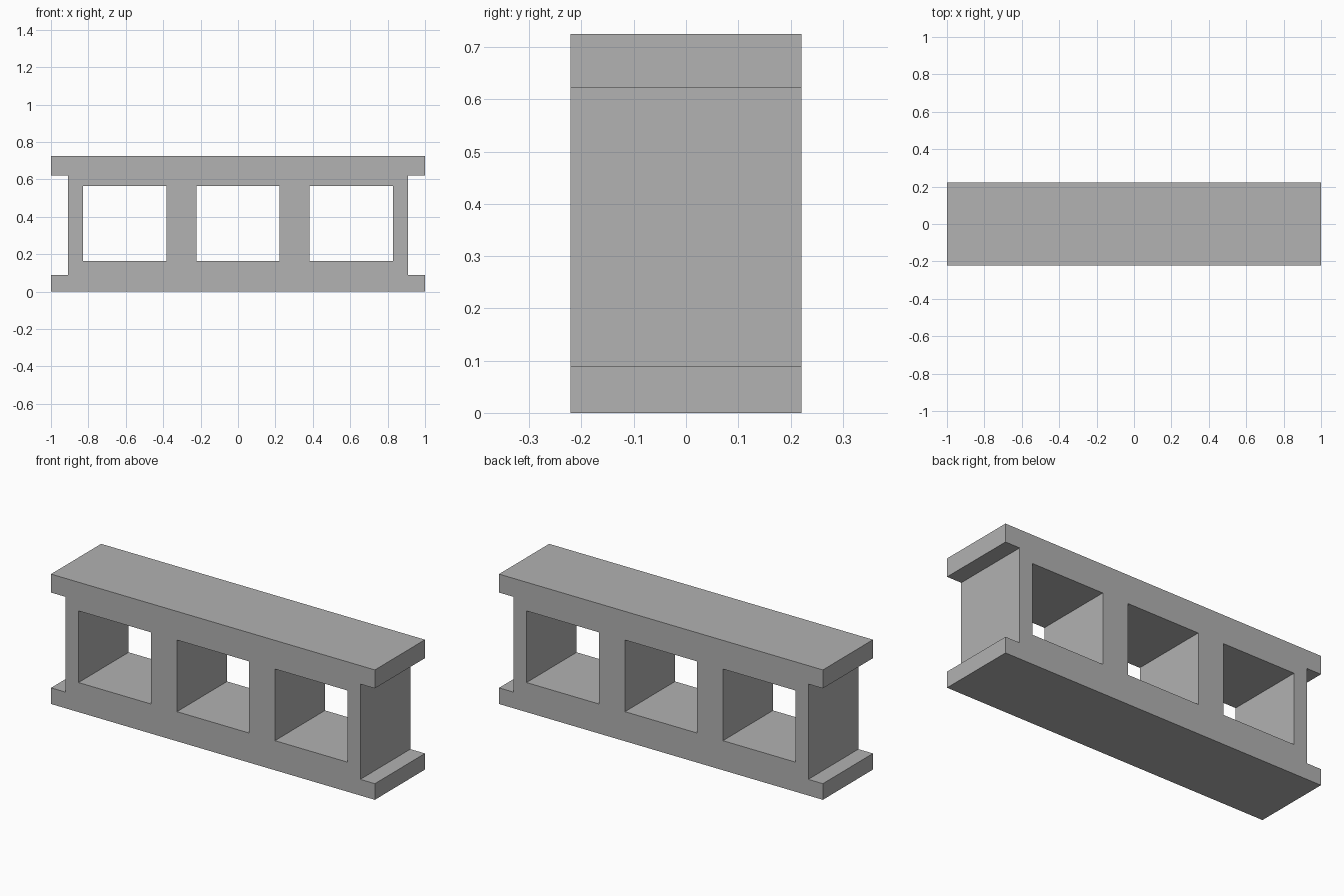
import bpy
import bmesh

cube = bpy.data.objects.get("Cube")
if cube:
    bpy.data.objects.remove(cube, do_unlink=True)

# Concrete material
concrete = bpy.data.materials.new("concrete grey")
concrete.use_nodes = True
grey = (0.445, 0.445, 0.445, 1)
concrete.diffuse_color = grey
bsdf = next(n for n in concrete.node_tree.nodes if n.type == "BSDF_PRINCIPLED")
bsdf.inputs["Base Color"].default_value = grey

HALF_DEPTH = 0.221


def prism(name, outline, half_depth):
    """Extrude an x-z outline along y, centred on y = 0."""
    bm = bmesh.new()
    face = bm.faces.new([bm.verts.new((x, -half_depth, z)) for x, z in outline])
    side = bmesh.ops.extrude_face_region(bm, geom=[face])["geom"]
    moved = [v for v in side if isinstance(v, bmesh.types.BMVert)]
    bmesh.ops.translate(bm, verts=moved, vec=(0, 2 * half_depth, 0))
    bmesh.ops.recalc_face_normals(bm, faces=bm.faces)
    mesh = bpy.data.meshes.new(name)
    bm.to_mesh(mesh)
    bm.free()
    mesh.materials.append(concrete)
    obj = bpy.data.objects.new(name, mesh)
    bpy.context.collection.objects.link(obj)
    return obj


# Block body: flanged outline, mirrored left to right
right_side = [(1, 0), (1, 0.09), (0.91, 0.09), (0.91, 0.622), (1, 0.622), (1, 0.725)]
left_side = [(-x, z) for x, z in reversed(right_side)]
block = prism("ventilation_block", right_side + left_side, HALF_DEPTH)

# Three square openings cut through the depth
cutters = []
for left, right in ((-0.83, -0.383), (-0.222, 0.222), (0.383, 0.83)):
    outline = [(left, 0.165), (right, 0.165), (right, 0.565), (left, 0.565)]
    cutter = prism("opening_cutter", outline, HALF_DEPTH * 2)
    cutter.hide_render = True
    cut = block.modifiers.new("opening", "BOOLEAN")
    cut.operation = "DIFFERENCE"
    cut.solver = "EXACT"
    cut.object = cutter
    cutters.append(cutter)

# Apply the cuts and remove the cutters
bpy.context.view_layer.update()
evaluated = block.evaluated_get(bpy.context.evaluated_depsgraph_get())
final_mesh = bpy.data.meshes.new_from_object(evaluated)
block.modifiers.clear()
block.data = final_mesh
for cutter in cutters:
    bpy.data.objects.remove(cutter, do_unlink=True)
